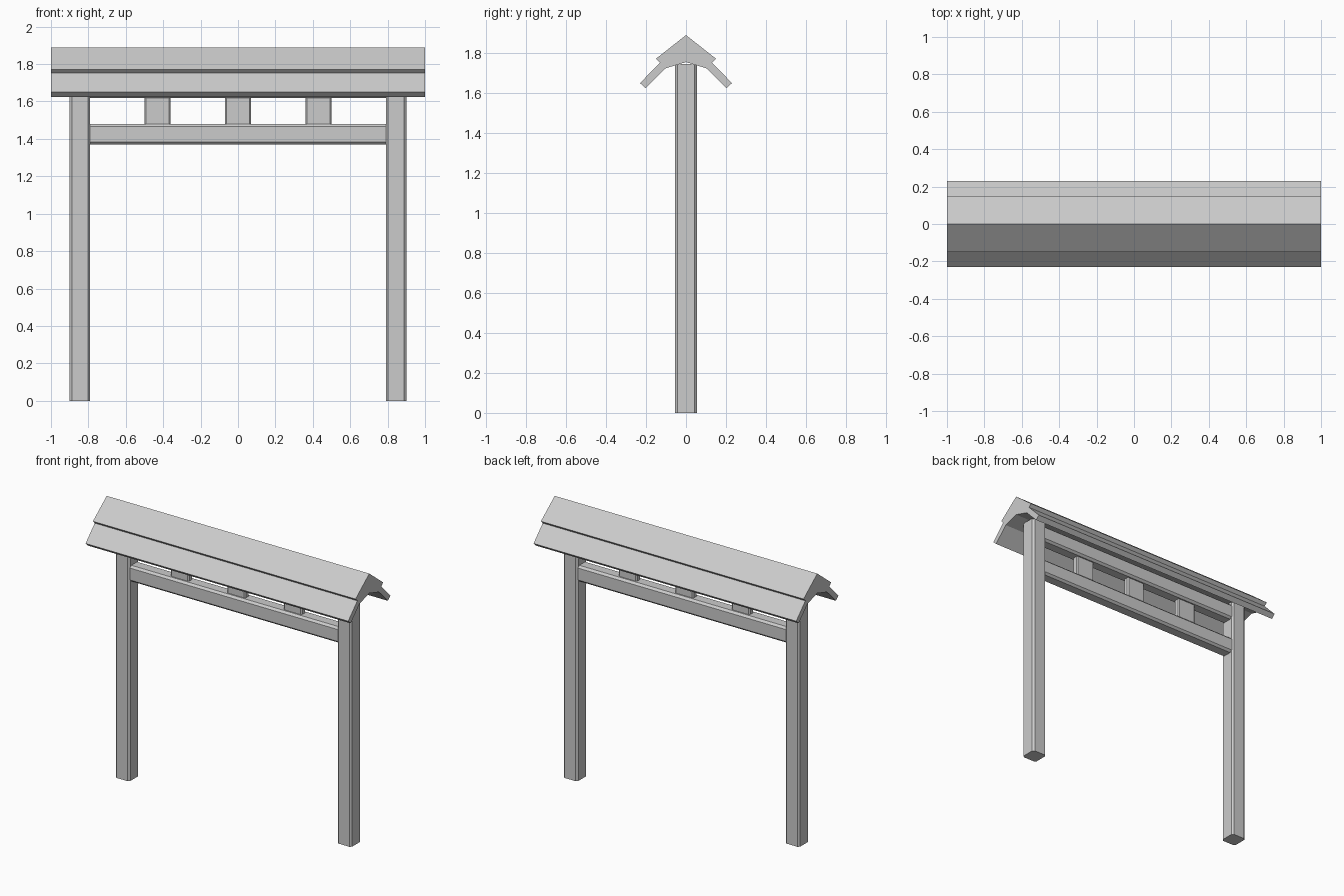
import bpy, bmesh
from mathutils import Vector

if "Cube" in bpy.data.objects:
    bpy.data.objects.remove(bpy.data.objects["Cube"])


def prism(name, outline, axis, start, end):
    """Extrude a 2D outline along x (outline = y,z) or z (outline = x,y)."""
    bm = bmesh.new()
    to3d = (lambda a, b: (start, a, b)) if axis == 'x' else (lambda a, b: (a, b, start))
    face = bm.faces.new([bm.verts.new(to3d(a, b)) for a, b in outline])
    ext = bmesh.ops.extrude_face_region(bm, geom=[face])
    d = end - start
    move = Vector((d, 0, 0)) if axis == 'x' else Vector((0, 0, d))
    bmesh.ops.translate(bm, vec=move, verts=[v for v in ext['geom'] if isinstance(v, bmesh.types.BMVert)])
    bmesh.ops.recalc_face_normals(bm, faces=bm.faces)
    mesh = bpy.data.meshes.new(name)
    bm.to_mesh(mesh)
    bm.free()
    obj = bpy.data.objects.new(name, mesh)
    bpy.context.collection.objects.link(obj)
    return obj


def chamfered(ca, cb, ha, hb, c):
    """Rectangle outline with cut corners."""
    pts = [(ha - c, -hb), (ha, -hb + c), (ha, hb - c), (ha - c, hb),
           (-ha + c, hb), (-ha, hb - c), (-ha, -hb + c), (-ha + c, -hb)]
    return [(ca + a, cb + b) for a, b in pts]


# two-tier gabled roof: half profile from ridge down to the inner underside
half = [(0.15, 1.772), (0.13, 1.752), (0.23, 1.65), (0.203, 1.625), (0.105, 1.723)]
profile = [(0, 1.89)] + half + [(0, 1.755)] + [(-y, z) for y, z in reversed(half)]
prism("roof", profile, 'x', -1, 1)

# posts
for side, x in (("left", -0.845), ("right", 0.845)):
    prism(side + "_post", chamfered(x, 0, 0.055, 0.055, 0.012), 'z', 0, 1.745)

# crossbeams
for name, z in (("lower_beam", 1.425), ("upper_beam", 1.675)):
    prism(name, chamfered(0, z, 0.045, 0.055, 0.014), 'x', -0.8, 0.8)

# struts between the beams
for i, x in enumerate((-0.43, 0, 0.43)):
    prism(f"strut_{i + 1}", chamfered(x, 0, 0.07, 0.022, 0.008), 'z', 1.47, 1.63)
